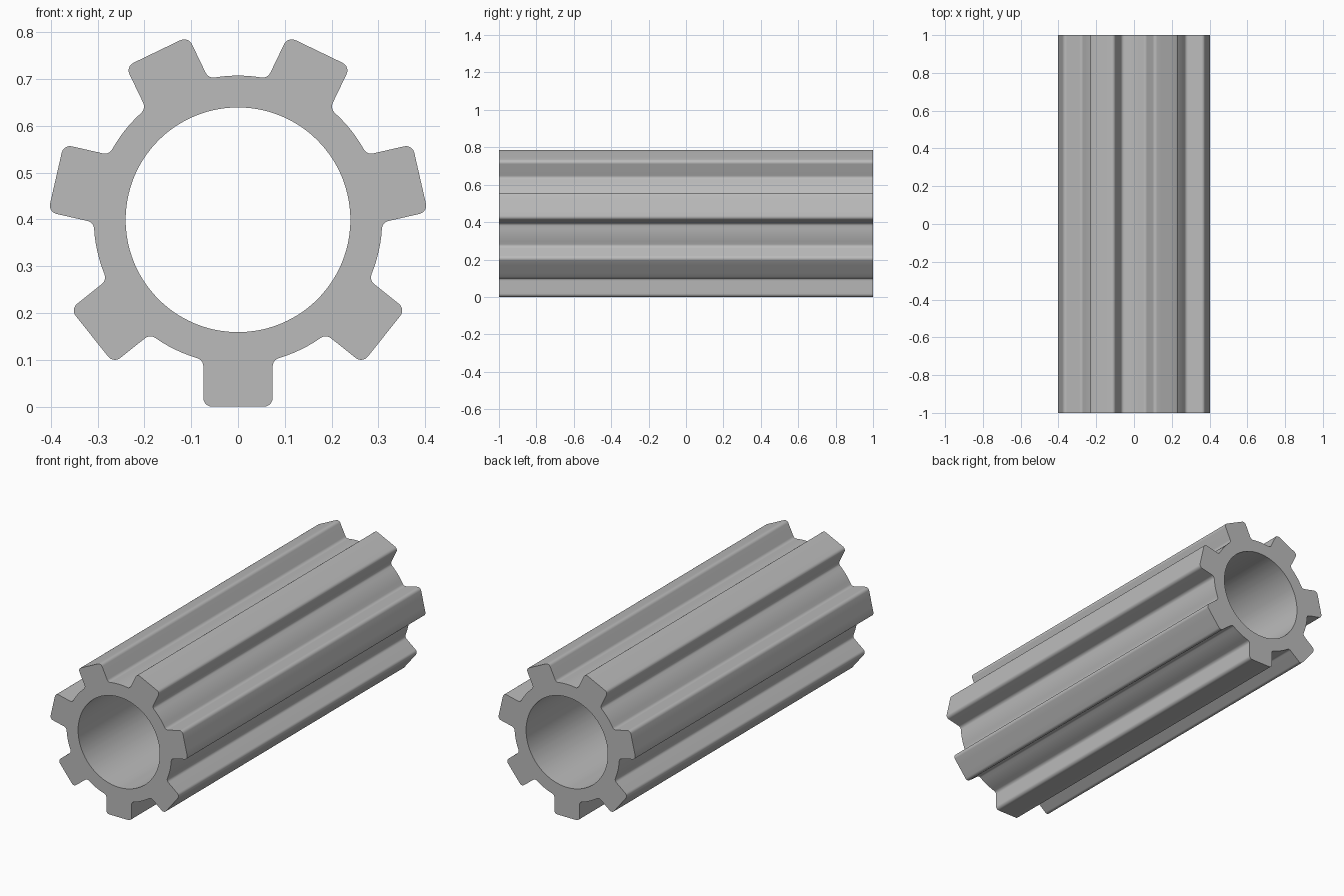
import bpy
import bmesh
import math

cube = bpy.data.objects.get("Cube")
if cube:
    bpy.data.objects.remove(cube, do_unlink=True)

TEETH = 7
BORE, ROOT, TIP = 0.24, 0.308, 0.399   # radii
HALF_W, FILLET = 0.074, 0.018          # tooth half width, corner radius
HALF_LEN = 1.0


def arc(cx, cy, r, start, end, steps):
    return [(cx + r * math.cos(start + (end - start) * i / steps),
             cy + r * math.sin(start + (end - start) * i / steps))
            for i in range(steps + 1)]


def half_tooth():
    """Right half of a tooth pointing along +y, from tip middle to valley."""
    pts = [(0, TIP), (HALF_W * 0.35, TIP)]
    # rounded tip corner
    pts += arc(HALF_W - FILLET, TIP - FILLET, FILLET, math.pi / 2, 0, 5)
    # concave fillet into the root circle
    cx = HALF_W + FILLET
    cy = math.sqrt((ROOT + FILLET) ** 2 - cx ** 2)
    toward = math.atan2(cy, cx)
    pts += arc(cx, cy, FILLET, math.pi, math.pi + toward, 5)
    # root arc to the valley middle
    pts += arc(0, 0, ROOT, toward, math.pi / 2 - math.pi / TEETH, 3)[1:]
    return pts


# Full outline, repeated around the axis, first tooth pointing down
half = half_tooth()
tooth = half[::-1] + [(-x, y) for x, y in half[1:-1]]
outline = []
for k in range(TEETH):
    a = math.pi + math.tau * k / TEETH
    outline += [(x * math.cos(a) - y * math.sin(a),
                 x * math.sin(a) + y * math.cos(a)) for x, y in tooth]
bore = [(BORE * x / math.hypot(x, y), BORE * y / math.hypot(x, y))
        for x, y in outline]

# Outer skin, end rings and bore
bm = bmesh.new()


def ring(points, y):
    return [bm.verts.new((px, y, pz + TIP)) for px, pz in points]


rings = [ring(outline, -HALF_LEN), ring(outline, HALF_LEN),
         ring(bore, HALF_LEN), ring(bore, -HALF_LEN)]
n = len(outline)
for r in range(4):
    a, b = rings[r], rings[(r + 1) % 4]
    for i in range(n):
        j = (i + 1) % n
        bm.faces.new((a[i], a[j], b[j], b[i]))
bmesh.ops.recalc_face_normals(bm, faces=bm.faces)

mesh = bpy.data.meshes.new("splined_tube")
bm.to_mesh(mesh)
bm.free()
tube = bpy.data.objects.new("splined_tube", mesh)
bpy.context.collection.objects.link(tube)

# Plain grey material
grey = bpy.data.materials.new("grey")
grey.use_nodes = True
color = (0.5, 0.5, 0.5, 1)
grey.diffuse_color = color
grey.node_tree.nodes["Principled BSDF"].inputs["Base Color"].default_value = color
mesh.materials.append(grey)

bpy.ops.object.select_all(action="DESELECT")
tube.select_set(True)
bpy.context.view_layer.objects.active = tube
bpy.ops.object.shade_smooth_by_angle(angle=math.radians(30))
